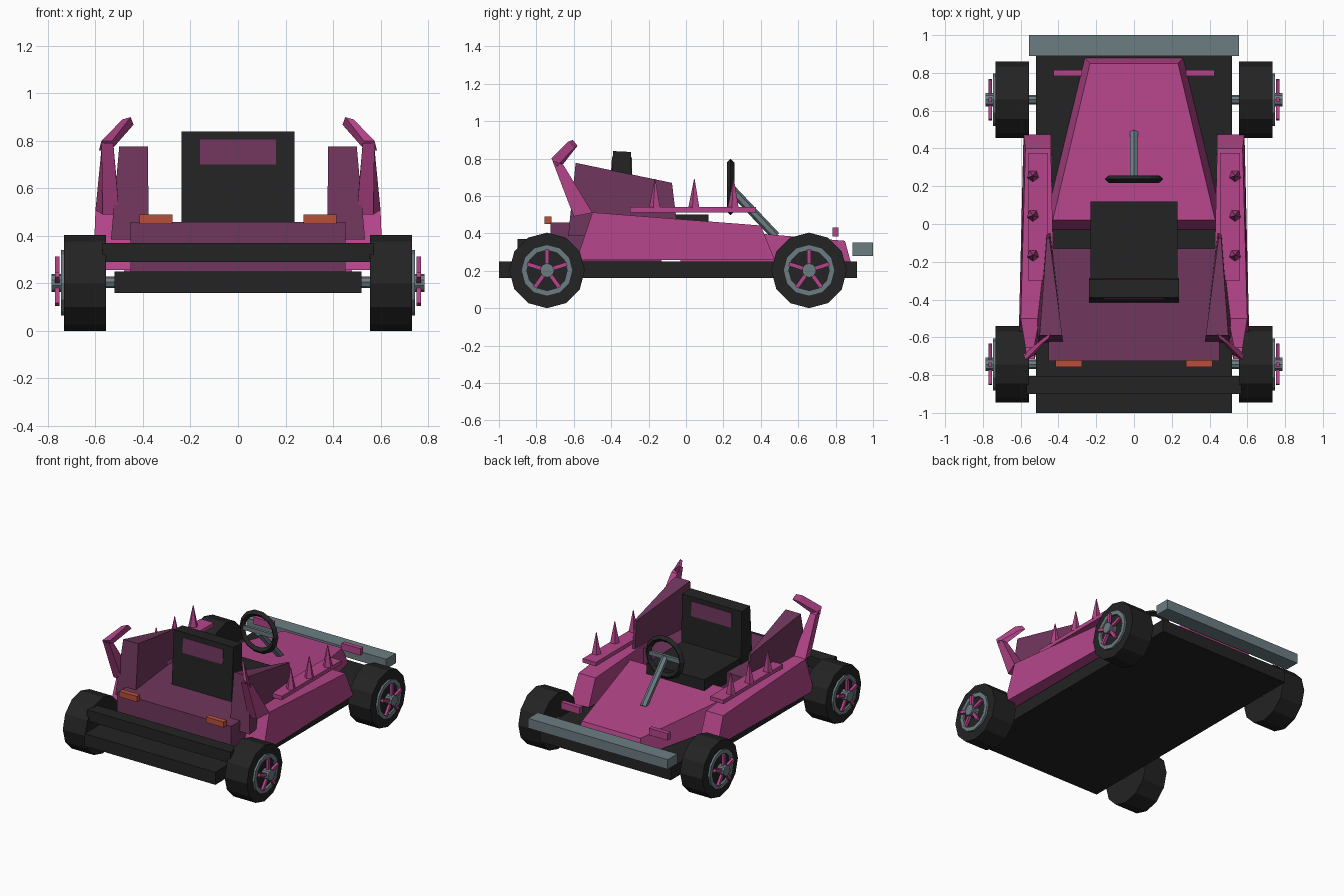
import bpy, bmesh, math
from mathutils import Vector, Matrix

if "Cube" in bpy.data.objects:
    bpy.data.objects.remove(bpy.data.objects["Cube"])


def mat(name, r, g, b):
    m = bpy.data.materials.new(name)
    m.diffuse_color = (r, g, b, 1)
    m.use_nodes = True
    m.node_tree.nodes["Principled BSDF"].inputs["Base Color"].default_value = m.diffuse_color
    return m


PINK = mat("magenta paint", 0.46, 0.06, 0.255)
PLUM = mat("dark plum paint", 0.162, 0.037, 0.109)
BLACK = mat("black rubber", 0.017, 0.017, 0.017)
STEEL = mat("blue grey metal", 0.15, 0.205, 0.225)
ORANGE = mat("orange lamp", 0.48, 0.078, 0.048)


def finish(name, bm, material):
    bmesh.ops.recalc_face_normals(bm, faces=bm.faces)
    me = bpy.data.meshes.new(name)
    bm.to_mesh(me)
    bm.free()
    me.materials.append(material)
    ob = bpy.data.objects.new(name, me)
    bpy.context.collection.objects.link(ob)
    return ob


def loft(name, material, a, b):
    """Solid between two matching loops of points."""
    bm = bmesh.new()
    va = [bm.verts.new(p) for p in a]
    vb = [bm.verts.new(p) for p in b]
    n = len(a)
    bm.faces.new(va)
    bm.faces.new(vb)
    for i in range(n):
        bm.faces.new((va[i], va[(i + 1) % n], vb[(i + 1) % n], vb[i]))
    return finish(name, bm, material)


def box(name, material, x, y, z):
    def rect(h):
        return [(x[0], y[0], h), (x[1], y[0], h), (x[1], y[1], h), (x[0], y[1], h)]
    return loft(name, material, rect(z[0]), rect(z[1]))


def rod(name, material, p, q, r1, r2, sides):
    p, q = Vector(p), Vector(q)
    d = q - p
    bm = bmesh.new()
    bmesh.ops.create_cone(bm, cap_ends=True, segments=sides, radius1=r1, radius2=r2, depth=d.length)
    m = Matrix.Translation((p + q) / 2) @ d.to_track_quat('Z', 'Y').to_matrix().to_4x4()
    bmesh.ops.transform(bm, matrix=m, verts=bm.verts)
    return finish(name, bm, material)


def ring(name, material, section, centre, axis, segs):
    """Revolve a closed (axial, radius) section around the x or y axis."""
    bm = bmesh.new()
    loops = []
    for i in range(segs):
        t = 2 * math.pi * i / segs
        loop = []
        for s, r in section:
            u, v = r * math.cos(t), r * math.sin(t)
            p = (s, u, v) if axis == 'x' else (u, s, v)
            loop.append(bm.verts.new(Vector(p) + Vector(centre)))
        loops.append(loop)
    n = len(section)
    for i in range(segs):
        a, b = loops[i], loops[(i + 1) % segs]
        for j in range(n):
            k = (j + 1) % n
            bm.faces.new((a[j], a[k], b[k], b[j]))
    return finish(name, bm, material)


# Floor pan and bumpers
box("floor_pan", BLACK, (-.52, .52), (-1, .915), (.16, .25))
box("steel_bumper", STEEL, (-.555, .555), (.89, 1), (.28, .35))
box("dark_bumper", BLACK, (-.57, .57), (-.9, -.805), (.29, .37))

# Tapered hood
loft("hood", PINK,
     [(-.48, -.03, .25), (.48, -.03, .25), (.26, .88, .25), (-.26, .88, .25)],
     [(-.43, .02, .43), (.43, .02, .43), (.233, .85, .36), (-.233, .85, .36)])

# Rear deck
box("rear_deck", PLUM, (-.453, .453), (-.725, -.13), (.25, .458))

# Seat with plum panel on both faces
box("seat_cushion", BLACK, (-.23, .23), (-.29, .12), (.38, .5))
loft("seat_back", BLACK,
     [(-.237, -.415, .45), (.237, -.415, .45), (.237, -.285, .45), (-.237, -.285, .45)],
     [(-.237, -.39, .84), (.237, -.39, .84), (.237, -.295, .835), (-.237, -.295, .835)])
loft("seat_panel", PLUM,
     [(-.16, -.403, .7), (.16, -.403, .7), (.16, -.287, .7), (-.16, -.287, .7)],
     [(-.16, -.396, .805), (.16, -.396, .805), (.16, -.29, .805), (-.16, -.29, .805)])

# Steering wheel and column
ring("steering_wheel", BLACK, [(-.02, .133), (0, .155), (.02, .133), (0, .111)],
     (0, .238, .648), 'y', 14)
box("steering_crossbar", STEEL, (-.12, .12), (.228, .248), (.635, .665))
rod("steering_column", STEEL, (0, .235, .645), (0, .48, .385), .024, .024, 6)

for s, side in ((-1, "left"), (1, "right")):
    def mir(pts):
        return [(s * x, y, z) for x, y, z in pts]

    # Side pod
    loft(side + "_side_pod", PINK,
         mir([(.61, -.585, .257), (.42, -.585, .257), (.44, .475, .257), (.585, .475, .257)]),
         mir([(.6, -.5, .512), (.42, -.5, .512), (.44, .4, .442), (.575, .4, .442)]))

    # Spike rail with spikes
    xs = sorted((s * .455, s * .56))
    box(side + "_spike_rail", PINK, xs, (-.3, .375), (.512, .54))
    for y in (-.165, .045, .255):
        rod(side + "_spike", PINK, (s * .535, y, .535), (s * .535, y, .69), .033, .002, 5)

    # Plum rear fin, wide behind and pointed ahead
    loft(side + "_fin", PLUM,
         mir([(.535, -.63, .385), (.375, -.63, .385), (.44, -.04, .385), (.465, -.04, .385)]),
         mir([(.5, -.59, .777), (.38, -.59, .777), (.447, -.075, .67), (.462, -.075, .67)]))

    # Bent horn above the pod
    loft(side + "_horn_base", PINK,
         mir([(.6, -.5, .51), (.5, -.5, .51), (.5, -.6, .49), (.57, -.6, .49)]),
         mir([(.575, -.655, .765), (.53, -.655, .765), (.525, -.715, .79), (.575, -.715, .79)]))
    loft(side + "_horn_tip", PINK,
         mir([(.585, -.69, .76), (.535, -.665, .76), (.53, -.695, .80), (.575, -.72, .80)]),
         mir([(.475, -.6, .855), (.44, -.58, .868), (.452, -.605, .9), (.487, -.63, .89)]))

    # Lamps
    box(side + "_tail_lamp", ORANGE, sorted((s * .275, s * .415)), (-.757, -.72), (.45, .49))
    box(side + "_head_lamp", PINK, sorted((s * .275, s * .425)), (.783, .815), (.382, .432))

    # Wheels
    for y, end in ((-.743, "rear"), (.658, "nose")):
        n = side + "_" + end
        c = (0, y, .202)
        rod(n + "_axle", STEEL, (s * .3, y, .205), (s * .6, y, .205), .025, .025, 8)
        rod(n + "_tyre", BLACK, (s * .555, y, .202), (s * .732, y, .202), .202, .202, 12)
        ring(n + "_rim", STEEL, [(s * .725, .138), (s * .746, .138), (s * .746, .108), (s * .725, .108)],
             c, 'x', 12)
        rod(n + "_hub", STEEL, (s * .72, y, .202), (s * .785, y, .202), .038, .038, 10)
        for k in range(5):
            t = math.pi / 2 + k * 2 * math.pi / 5
            d = Vector((0, math.cos(t), math.sin(t)))
            w = Vector((0, -d.z, d.y)) * .011
            ctr = Vector((0, y, .202))

            def quad(x):
                o = ctr + Vector((s * x, 0, 0))
                return [o + d * .02 - w, o + d * .112 - w, o + d * .112 + w, o + d * .02 + w]
            loft(n + "_spoke", PINK, quad(.752), quad(.771))
